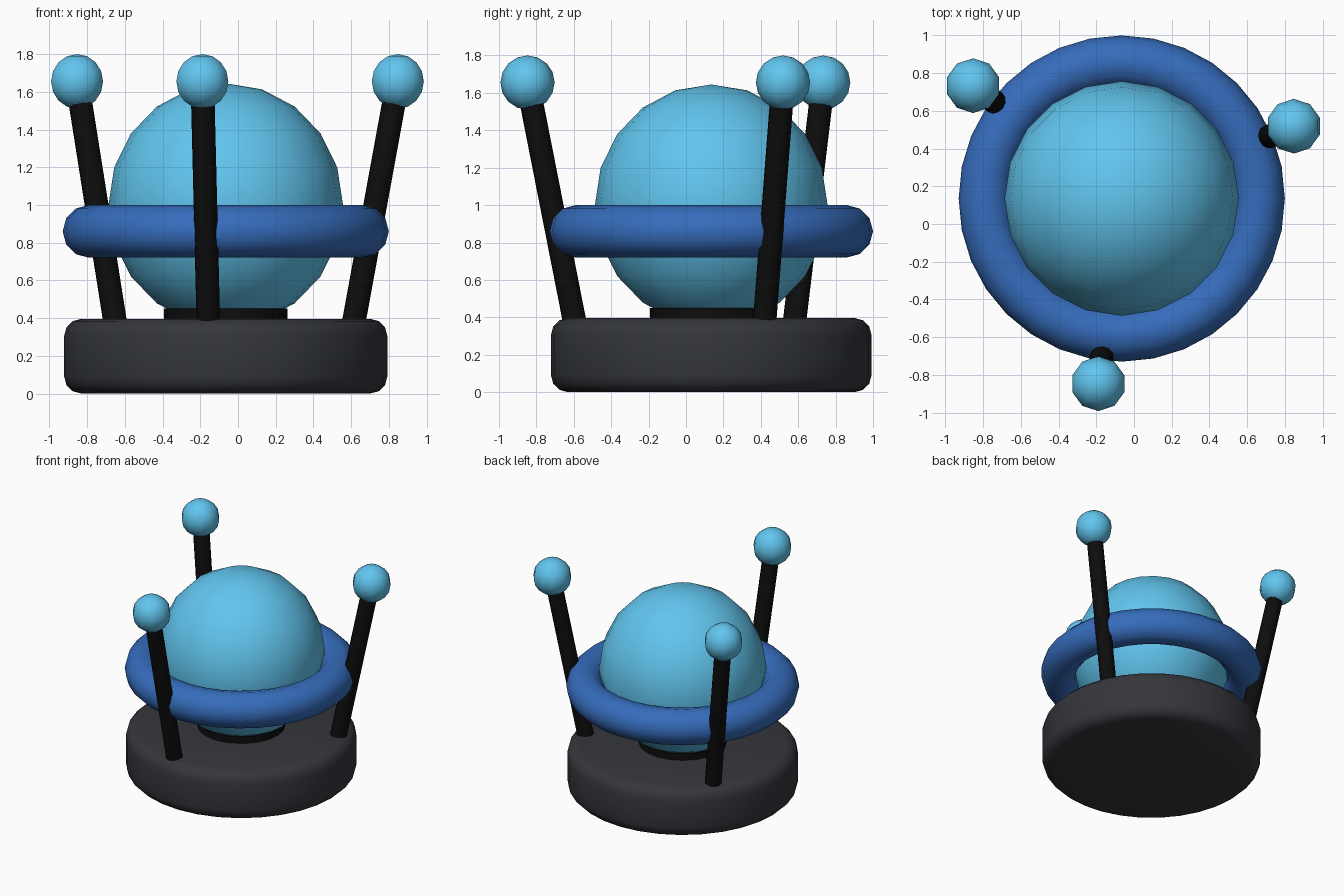
import bpy, bmesh
from math import radians, cos, sin
from mathutils import Vector

if "Cube" in bpy.data.objects:
    bpy.data.objects.remove(bpy.data.objects["Cube"])

CX, CY = -0.065, 0.135   # shared vertical axis


def mat(name, rgb):
    m = bpy.data.materials.new(name)
    m.diffuse_color = (*rgb, 1)
    m.use_nodes = True
    m.node_tree.nodes["Principled BSDF"].inputs["Base Color"].default_value = m.diffuse_color
    return m


CYAN = mat("light_blue", (0.12, 0.56, 0.86))
BLUE = mat("blue", (0.036, 0.15, 0.50))
DARK = mat("dark_grey", (0.035, 0.037, 0.045))
BLACK = mat("black", (0.004, 0.004, 0.004))


def finish(name, material, angle=50):
    ob = bpy.context.object
    ob.name = name
    ob.data.materials.append(material)
    bpy.ops.object.shade_smooth_by_angle(angle=radians(angle))
    return ob


def ball(name, loc, r, segs, rings, material, zscale=1):
    bpy.ops.mesh.primitive_uv_sphere_add(segments=segs, ring_count=rings, radius=r, location=loc)
    bpy.context.object.scale.z = zscale
    return finish(name, material)


def rod(name, a, b, r, segs, material):
    a, b = Vector(a), Vector(b)
    d = b - a
    bpy.ops.mesh.primitive_cylinder_add(vertices=segs, radius=r, depth=d.length, location=(a + b) / 2)
    bpy.context.object.rotation_euler = d.to_track_quat('Z', 'Y').to_euler()
    return finish(name, material)


# Rounded base disc
bpy.ops.mesh.primitive_cylinder_add(vertices=32, radius=0.857, depth=0.396, location=(CX, CY, 0.198))
me = bpy.context.object.data
bm = bmesh.new()
bm.from_mesh(me)
rim = [e for e in bm.edges if abs(e.verts[0].co.z - e.verts[1].co.z) < 1e-4]
bmesh.ops.bevel(bm, geom=rim, offset=0.09, segments=3, profile=0.5, affect='EDGES')
bm.to_mesh(me)
bm.free()
finish("base", DARK)

# Neck under the globe
rod("neck", (CX, CY, 0.36), (CX, CY, 0.45), 0.327, 20, BLACK)

# Globe, slightly taller than wide
ball("globe", (CX, CY, 1.0), 0.622, 20, 10, CYAN, 1.037)

# Ring around the globe
bpy.ops.mesh.primitive_torus_add(major_segments=32, minor_segments=12, major_radius=0.725,
                                 minor_radius=0.14, location=(CX, CY, 0.86))
finish("ring", BLUE)

# Three leaning posts with ball tips
for i in range(3):
    a = radians(22.8 + 120 * i)
    foot = (CX + 0.735 * cos(a), CY + 0.735 * sin(a), 0.37)
    tip = (CX + 0.99 * cos(a), CY + 0.99 * sin(a), 1.655)
    rod(f"post_{i + 1}", foot, tip, 0.063, 12, BLACK)
    ball(f"post_tip_{i + 1}", tip, 0.145, 10, 8, CYAN)
